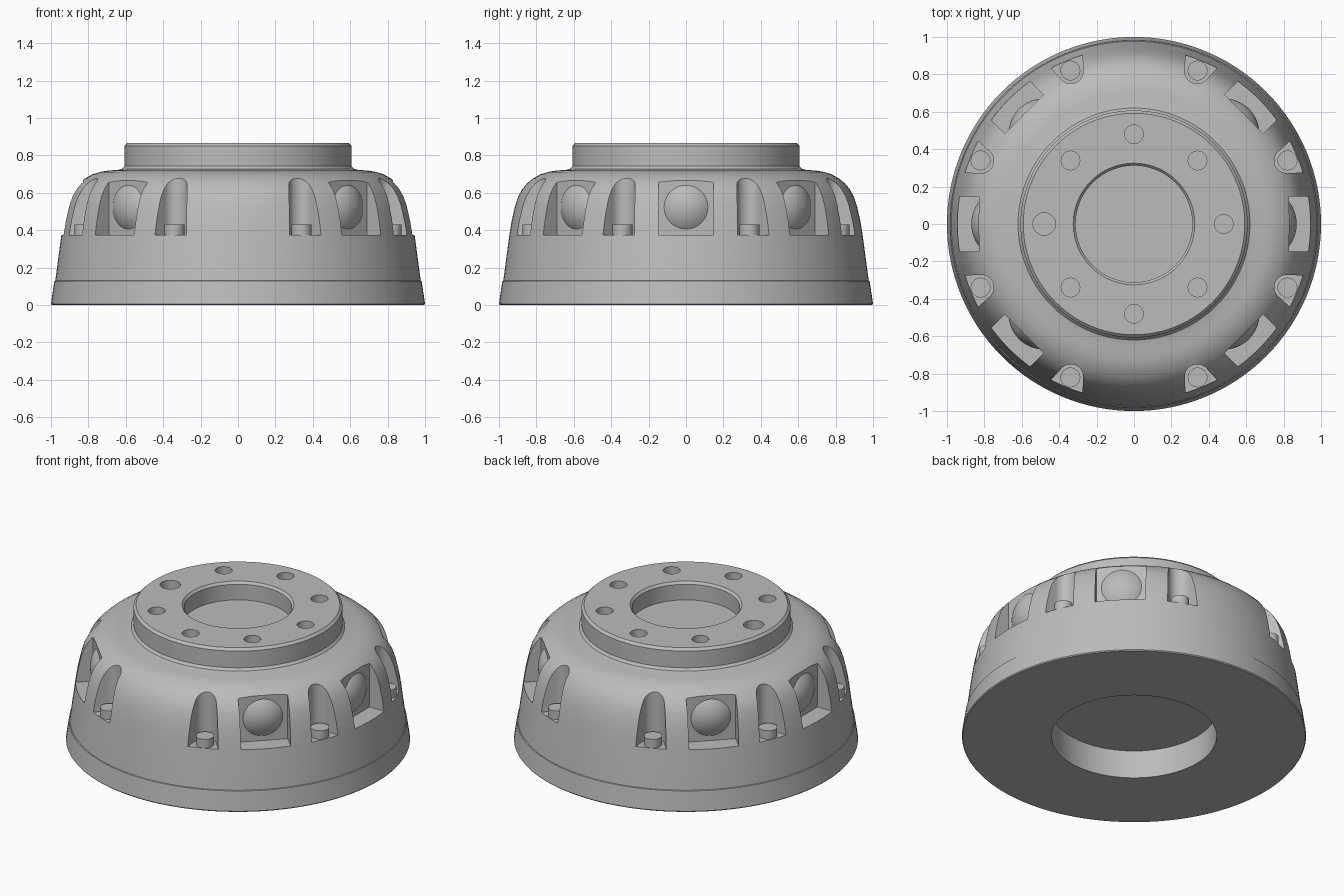
import bpy, bmesh
from math import sin, cos, pi, radians, sqrt
from mathutils import Matrix, Vector

cube = bpy.data.objects.get("Cube")
if cube:
    bpy.data.objects.remove(cube, do_unlink=True)

grey = bpy.data.materials.new("cast_grey")
grey.use_nodes = True
colour = (0.5, 0.5, 0.5, 1)
grey.diffuse_color = colour
grey.node_tree.nodes["Principled BSDF"].inputs["Base Color"].default_value = colour

FLOOR, CEILING = 0.375, 0.665      # heights of the side pockets
BACK = 0.83                        # distance of the flat pocket backs from the axis


def make_object(name, bm):
    bmesh.ops.recalc_face_normals(bm, faces=bm.faces)
    mesh = bpy.data.meshes.new(name)
    bm.to_mesh(mesh)
    bm.free()
    mesh.materials.append(grey)
    obj = bpy.data.objects.new(name, mesh)
    bpy.context.collection.objects.link(obj)
    return obj


def smooth(obj):
    bpy.ops.object.select_all(action="DESELECT")
    obj.select_set(True)
    bpy.context.view_layer.objects.active = obj
    bpy.ops.object.shade_smooth_by_angle(angle=radians(30))


def lathe(name, profile, steps=128, place=None):
    """Spin a radius/height profile that begins and ends on the axis."""
    bm = bmesh.new()
    verts = [bm.verts.new((r, 0, z)) for r, z in profile]
    edges = [bm.edges.new(pair) for pair in zip(verts, verts[1:])]
    bmesh.ops.spin(bm, geom=verts + edges, cent=(0, 0, 0), axis=(0, 0, 1),
                   angle=2 * pi, steps=steps, use_duplicate=False)
    bmesh.ops.remove_doubles(bm, verts=bm.verts, dist=1e-5)
    if place:
        bm.transform(place)
    return make_object(name, bm)


def turn(degrees):
    return Matrix.Rotation(radians(degrees), 4, "Z")


def add_prism(bm, outline, low, high, place):
    """Extrude a plan outline between two heights."""
    base = [bm.verts.new(place @ Vector((x, y, low))) for x, y in outline]
    top = [bm.verts.new(place @ Vector((x, y, high))) for x, y in outline]
    bm.faces.new(base[::-1])
    bm.faces.new(top)
    n = len(outline)
    for i in range(n):
        j = (i + 1) % n
        bm.faces.new((base[i], base[j], top[j], top[i]))


def circle(cx, cy, r, n=32):
    return [(cx + r * cos(2 * pi * i / n), cy + r * sin(2 * pi * i / n)) for i in range(n)]


# Main casting: bottom recess, flared skirt, rounded shoulder, flange, top bore
body = lathe("drum_body", [
    (0, 0.18), (0.48, 0.18), (0.48, 0), (0.995, 0), (1, 0.006),
    (0.982, 0.128), (0.977, 0.13), (0.945, 0.37), (0.932, 0.45), (0.914, 0.53),
    (0.897, 0.58), (0.875, 0.62), (0.85, 0.65), (0.82, 0.675), (0.78, 0.698),
    (0.74, 0.711), (0.70, 0.718), (0.64, 0.723), (0.62, 0.728), (0.607, 0.743),
    (0.607, 0.85), (0.592, 0.865), (0.325, 0.865), (0.312, 0.85),
    (0.312, 0.75), (0, 0.75)])

# One cutter for the flange holes and every side pocket
cut = bmesh.new()
for i in range(8):
    radius = 0.06 if i == 4 else 0.05
    add_prism(cut, circle(0.48, 0, radius), 0.74, 1, turn(45 * i))

window_angles = (0, 45, 135, 180, 225, 315)
slot_angles = [a + s for a in (0, 90, 180, 270) for s in (22.5, 67.5)]
for a in window_angles:
    add_prism(cut, [(BACK, -0.147), (1.1, -0.147), (1.1, 0.147), (BACK, 0.147)],
              FLOOR, CEILING, turn(a))
for a in slot_angles:
    # Rounded back opening into a flared mouth
    arc = [(0.883 + 0.066 * cos(t), 0.066 * sin(t))
           for t in (pi * (0.6 + 0.8 * k / 16) for k in range(17))]
    add_prism(cut, arc + [(1.1, -0.15), (1.1, 0.15)], FLOOR, 0.8, turn(a))
cutter = make_object("pocket_cutter", cut)
cutter.hide_render = True

boolean = body.modifiers.new("pockets", "BOOLEAN")
boolean.operation = "DIFFERENCE"
boolean.solver = "EXACT"
boolean.object = cutter
bpy.context.view_layer.objects.active = body
bpy.ops.object.modifier_apply(modifier=boolean.name)
bpy.data.objects.remove(cutter, do_unlink=True)
smooth(body)

# Shallow domes on the flat pocket backs
rim, rise = 0.117, 0.04
ball = (rim * rim + rise * rise) / (2 * rise)
rings = [rim * k / 10 for k in range(11)]
dome = [(r, sqrt(ball * ball - r * r) - ball + rise) for r in rings[::-1]]
for n, a in enumerate(window_angles):
    place = turn(a) @ Matrix.Translation((BACK, 0, 0.523)) @ Matrix.Rotation(pi / 2, 4, "Y")
    smooth(lathe(f"pocket_dome_{n + 1}", [(0, -0.01), (rim, -0.01)] + dome, 48, place))

# Bolt heads standing on the slot floors
for n, a in enumerate(slot_angles):
    place = turn(a) @ Matrix.Translation((0.888, 0, 0))
    smooth(lathe(f"slot_bolt_{n + 1}", [(0, FLOOR - 0.01), (0.053, FLOOR - 0.01),
                                       (0.053, 0.43), (0, 0.43)], 32, place))
